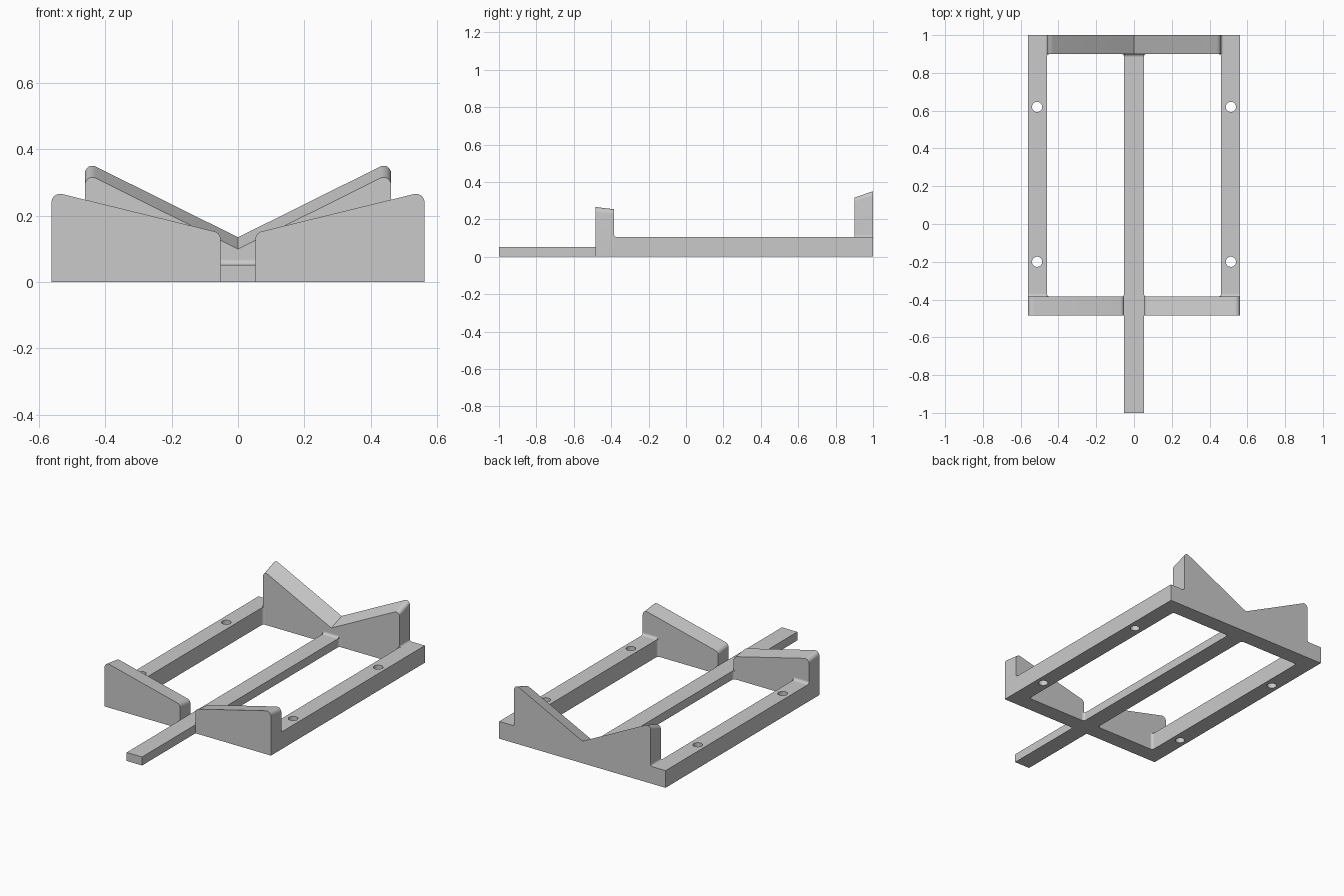
import bpy
import bmesh
from math import radians, tan, sin
from mathutils import Vector

if "Cube" in bpy.data.objects:
    bpy.data.objects.remove(bpy.data.objects["Cube"])

# Plain grey material
grey = bpy.data.materials.new("light_grey")
grey.use_nodes = True
colour = (0.59, 0.59, 0.59, 1)
grey.diffuse_color = colour
grey.node_tree.nodes["Principled BSDF"].inputs["Base Color"].default_value = colour

# Main dimensions
HALF_W, INNER, BAR = 0.562, 0.461, 0.052
RAIL_H, BAR_H = 0.105, 0.052
FRONT, FRONT_IN, BACK_IN = -0.485, -0.385, 0.9
R = 0.016


def place(axis, a, b, t):
    return {"X": (t, a, b), "Y": (a, t, b), "Z": (a, b, t)}[axis]


def prism(name, pts, axis, lo, hi, mirror=False, lift=0):
    """Extrude a profile along an axis; lift raises the far top edge."""
    bm = bmesh.new()
    near = [bm.verts.new(place(axis, a, b, lo)) for a, b in pts]
    far = [bm.verts.new(place(axis, a, b + (lift if b > 0 else 0), hi)) for a, b in pts]
    bm.faces.new(near)
    bm.faces.new(far[::-1])
    for i in range(len(pts)):
        j = (i + 1) % len(pts)
        bm.faces.new((near[j], near[i], far[i], far[j]))
    bmesh.ops.recalc_face_normals(bm, faces=bm.faces)
    mesh = bpy.data.meshes.new(name)
    bm.to_mesh(mesh)
    bm.free()
    mesh.materials.append(grey)
    ob = bpy.data.objects.new(name, mesh)
    bpy.context.collection.objects.link(ob)
    if mirror:
        ob.modifiers.new("mirror", "MIRROR")
    return ob


def box(a0, a1, b0, b1):
    return [(a0, b0), (a1, b0), (a1, b1), (a0, b1)]


def rounded(before, corner, after, r, steps=8):
    """Points of an arc that rounds one profile corner."""
    p = Vector(corner)
    u = (Vector(before) - p).normalized()
    v = (Vector(after) - p).normalized()
    half = u.angle(v) / 2
    reach = r / tan(half)
    centre = p + (u + v).normalized() * (r / sin(half))
    start = (p + u * reach - centre).normalized()
    end = (p + v * reach - centre).normalized()
    return [tuple(centre + start.slerp(end, i / steps) * r) for i in range(steps + 1)]


def fillet(name, a, b, da, db, axis, lo, hi, r=R, mirror=True):
    """Concave fillet filling an inside corner at (a, b)."""
    pa, pb = (a + da * r, b), (a, b + db * r)
    pts = [(a, b)] + rounded(pa, (a, b), pb, r)
    return prism(name, pts, axis, lo, hi, mirror)


# Side rails with screw holes
rail = prism("side_rails", box(FRONT_IN, 1, 0, RAIL_H), "X", INNER, HALF_W)
for y in (-0.2, 0.62):
    bpy.ops.mesh.primitive_cylinder_add(vertices=32, radius=0.027, depth=0.5,
                                        location=(0.513, y, 0.05))
    cutter = bpy.context.object
    cutter.data.materials.append(grey)
    cut = rail.modifiers.new("hole", "BOOLEAN")
    cut.operation, cut.solver, cut.object = "DIFFERENCE", "EXACT", cutter
    bpy.context.view_layer.objects.active = rail
    bpy.ops.object.modifier_apply(modifier=cut.name)
    bpy.data.objects.remove(cutter)
rail.modifiers.new("mirror", "MIRROR")

# Centre bar
prism("centre_bar", box(-BAR, BAR, 0, BAR_H), "Y", -1, BACK_IN)

# Sloping front panels either side of the bar
low, high = (BAR, 0.148), (HALF_W, 0.273)
panel = [(BAR, 0), (HALF_W, 0)]
panel += rounded((HALF_W, 0), high, low, 0.026)
panel += rounded(high, low, (BAR, 0), 0.026)
prism("front_panels", panel, "Y", FRONT, FRONT_IN, True, -0.012)

# V-shaped back wall
valley, peak = (0, 0.1), (INNER, 0.329)
shoulder = rounded((INNER, 0), peak, valley, 0.022)
wall = [(INNER, 0)] + shoulder + [valley]
wall += [(-x, z) for x, z in reversed(shoulder)] + [(-INNER, 0)]
prism("back_wall", wall, "Y", BACK_IN, 1, False, 0.035)

# Upright fillets in the frame corners
for end, y, d in (("front", FRONT_IN, 1), ("back", BACK_IN, -1)):
    fillet(f"{end}_rail_fillets", INNER, y, -1, d, "Z", 0, RAIL_H)
    fillet(f"{end}_bar_fillets", BAR, y, 1, d, "Z", 0, BAR_H)

# Fillets where the walls rise from the rails and bar
fillet("panel_foot_fillets", FRONT_IN, RAIL_H, 1, 1, "X", INNER, HALF_W)
fillet("wall_foot_fillets", INNER, RAIL_H, 1, 1, "Y", BACK_IN, 1, 0.012)
fillet("bar_end_fillet", BACK_IN, BAR_H, -1, 1, "X", -BAR, BAR, R, False)

# Smooth the rounded parts, keep edges sharp
bpy.ops.object.select_all(action="DESELECT")
for ob in bpy.context.collection.objects:
    if ob.type == "MESH":
        ob.select_set(True)
        bpy.context.view_layer.objects.active = ob
bpy.ops.object.shade_smooth_by_angle(angle=radians(30))
